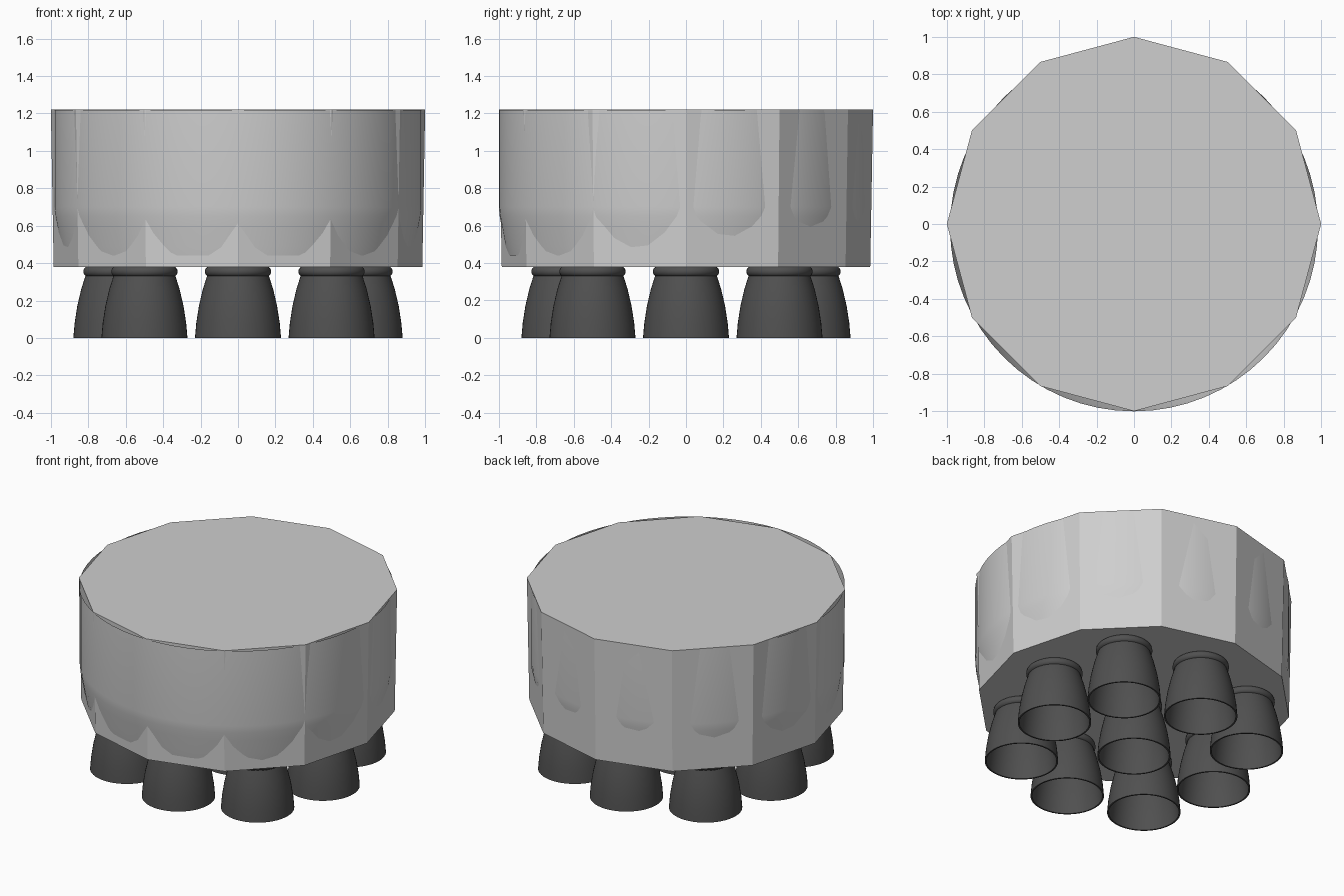
import bpy, math

if "Cube" in bpy.data.objects:
    bpy.data.objects.remove(bpy.data.objects["Cube"])

def material(name, v):
    m = bpy.data.materials.new(name)
    m.diffuse_color = (v, v, v, 1)
    m.use_nodes = True
    m.node_tree.nodes["Principled BSDF"].inputs["Base Color"].default_value = m.diffuse_color
    return m

light_grey = material("light grey", 0.62)
dark_grey = material("dark grey", 0.08)

def lathe(name, profile, sides, mat, loc=(0, 0, 0), smooth=True, cap_start=False, cap_end=False):
    """Revolve (radius, z) points around z."""
    verts, faces, n = [], [], sides
    for r, z in profile:
        for i in range(n):
            a = 2 * math.pi * i / n
            verts.append((r * math.cos(a), r * math.sin(a), z))
    for k in range(len(profile) - 1):
        for i in range(n):
            j = (i + 1) % n
            faces.append((k * n + i, k * n + j, (k + 1) * n + j, (k + 1) * n + i))
    if cap_start:
        faces.append(tuple(reversed(range(n))))
    if cap_end:
        faces.append(tuple(range((len(profile) - 1) * n, len(profile) * n)))
    me = bpy.data.meshes.new(name)
    me.from_pydata(verts, [], faces)
    me.materials.append(mat)
    ob = bpy.data.objects.new(name, me)
    ob.location = loc
    bpy.context.collection.objects.link(ob)
    if smooth:
        bpy.ops.object.select_all(action='DESELECT')
        ob.select_set(True)
        bpy.context.view_layer.objects.active = ob
        bpy.ops.object.shade_smooth_by_angle(angle=math.radians(35))
    return ob

# twelve-sided, slightly tapered skirt
lathe("faceted_skirt", [(0.985, 0.38), (1.0, 1.22)], 12, light_grey,
      smooth=False, cap_start=True, cap_end=True)

# round tank shell, a touch forward of centre, bulging through the facets
lathe("round_shell", [(0.940, 0.44), (0.950, 0.49), (0.967, 0.59), (0.978, 0.65),
                      (0.983, 0.70), (0.983, 1.218)], 64, light_grey,
      loc=(0, -0.018, 0), cap_start=True)

# hollow engine bells: inner throat, inner wall, rim, outer wall
bell = [(0.156, 0.33), (0.178, 0.25), (0.199, 0.17), (0.213, 0.08), (0.22, 0.0),
        (0.23, 0.0), (0.223, 0.08), (0.209, 0.17), (0.188, 0.26), (0.166, 0.33)]
# rounded collar above each bell
collar = [(0.156, 0.33)] + [
    (0.155 + 0.022 * math.sin(math.pi * t / 8), 0.355 - 0.026 * math.cos(math.pi * t / 8))
    for t in range(9)] + [(0.155, 0.40)]

spots = [(0, 0)]
for s in (-1, 1):
    spots += [(0.65 * s, 0), (0, 0.65 * s), (0.5 * s, 0.5), (0.5 * s, -0.5)]
for i, (x, y) in enumerate(spots):
    # throat disc is the first ring, so its cap faces down
    lathe(f"engine_bell_{i}", bell, 48, dark_grey, (x, y, 0), cap_start=True)
    lathe(f"engine_collar_{i}", collar, 48, dark_grey, (x, y, 0))
